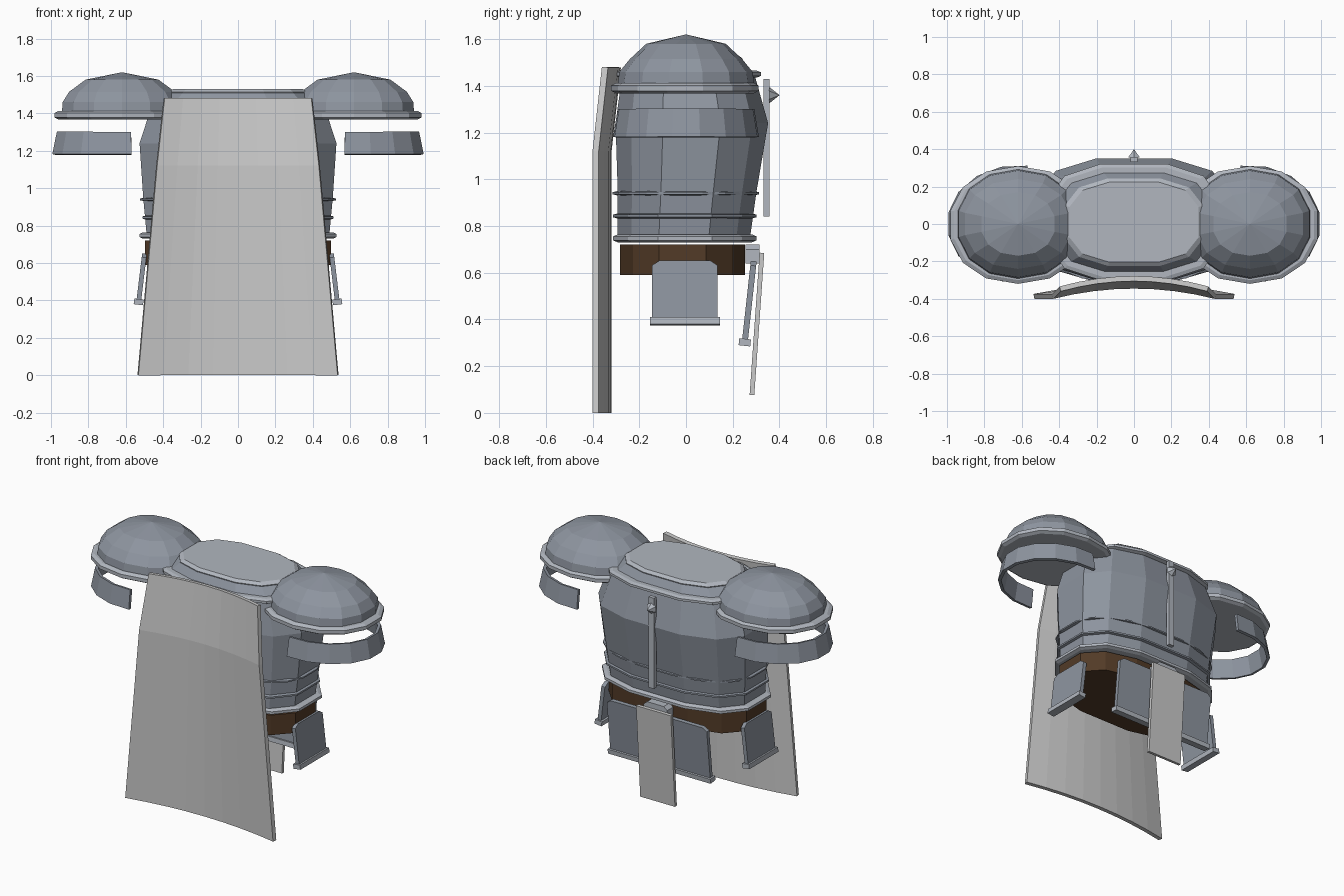
import bpy, bmesh, math
from mathutils import Matrix

cube = bpy.data.objects.get("Cube")
if cube:
    bpy.data.objects.remove(cube, do_unlink=True)


def material(name, rgb):
    m = bpy.data.materials.new(name)
    m.use_nodes = True
    m.diffuse_color = (*rgb, 1)
    bsdf = m.node_tree.nodes["Principled BSDF"]
    bsdf.inputs["Base Color"].default_value = (*rgb, 1)
    bsdf.inputs["Roughness"].default_value = 0.7
    return m


STEEL = material("blue grey steel", (0.27, 0.30, 0.35))
TRIM = material("light steel", (0.44, 0.47, 0.52))
CLOTH = material("pale grey cloth", (0.59, 0.59, 0.59))
LEATHER = material("brown leather", (0.085, 0.043, 0.02))


def finish(name, bm, mat):
    bmesh.ops.remove_doubles(bm, verts=bm.verts, dist=0.0005)
    bmesh.ops.recalc_face_normals(bm, faces=bm.faces)
    mesh = bpy.data.meshes.new(name)
    bm.to_mesh(mesh)
    bm.free()
    ob = bpy.data.objects.new(name, mesh)
    mesh.materials.append(mat)
    bpy.context.collection.objects.link(ob)
    return ob


def loft(name, rings, mat, sides=12, power=0.74, cx=0):
    """Capped stack of rounded sections: (half width, front y, back y, z)."""
    bm = bmesh.new()
    loops = []
    for rx, y0, y1, z in rings:
        loop = []
        for i in range(sides):
            a = math.tau * (i + 0.5) / sides
            c, s = math.cos(a), math.sin(a)
            x = cx + rx * math.copysign(abs(c) ** power, c)
            y = (y0 + y1) / 2 + (y1 - y0) / 2 * math.copysign(abs(s) ** power, s)
            loop.append(bm.verts.new((x, y, z)))
        loops.append(loop)
    for a, b in zip(loops, loops[1:]):
        for i in range(sides):
            j = (i + 1) % sides
            bm.faces.new((a[i], a[j], b[j], b[i]))
    bm.faces.new(loops[0])
    bm.faces.new(loops[-1])
    return finish(name, bm, mat)


def hoop(name, rx, y0, y1, z, height, mat=TRIM, bevel=0.02, **kw):
    """Thin raised band with a bevelled edge."""
    h, b = height / 2, bevel
    small = (rx - b, y0 + b, y1 - b)
    return loft(name, [(*small, z - h), (rx, y0, y1, z - h / 2),
                       (rx, y0, y1, z + h / 2), (*small, z + h)], mat, **kw)


def sheet(name, rows, thickness, mat):
    """Grid of points thickened into a shell."""
    bm = bmesh.new()
    grid = [[bm.verts.new(p) for p in row] for row in rows]
    for a, b in zip(grid, grid[1:]):
        for i in range(len(a) - 1):
            bm.faces.new((a[i], a[i + 1], b[i + 1], b[i]))
    ob = finish(name, bm, mat)
    mod = ob.modifiers.new("thickness", "SOLIDIFY")
    mod.thickness, mod.offset = thickness, 0
    return ob


def plate(name, outline, depth, matrix, mat):
    """Flat outline in local x, z given a depth along local y."""
    bm = bmesh.new()
    face = bm.faces.new([bm.verts.new((x, -depth / 2, z)) for x, z in outline])
    new = bmesh.ops.extrude_face_region(bm, geom=[face])["geom"]
    verts = [v for v in new if isinstance(v, bmesh.types.BMVert)]
    bmesh.ops.translate(bm, verts=verts, vec=(0, depth, 0))
    bm.transform(matrix)
    return finish(name, bm, mat)


def rect(w, z0, z1):
    return [(-w, z0), (w, z0), (w, z1), (-w, z1)]


def placed(x, y, z, turn=0, lean=0):
    return (Matrix.Translation((x, y, z)) @ Matrix.Rotation(turn, 4, "Z")
            @ Matrix.Rotation(lean, 4, "X"))


# Torso and neck
loft("torso", [(0.50, -0.30, 0.28, 0.74), (0.52, -0.30, 0.31, 0.95),
               (0.54, -0.31, 0.36, 1.24), (0.47, -0.28, 0.30, 1.45)], STEEL)
loft("neck_slope", [(0.45, -0.27, 0.29, 1.45), (0.38, -0.23, 0.25, 1.51)], STEEL)
loft("neck_plate", [(0.375, -0.225, 0.245, 1.50), (0.38, -0.23, 0.25, 1.515),
                    (0.355, -0.21, 0.23, 1.53)], TRIM)
hoop("collar_trim", 0.48, -0.31, 0.33, 1.45, 0.03)

# Waist trims and belt
hoop("waist_trim_upper", 0.528, -0.318, 0.315, 0.94, 0.018, STEEL, sides=20, power=0.8)
hoop("waist_trim_middle", 0.525, -0.32, 0.31, 0.843, 0.022, STEEL)
hoop("waist_trim_lower", 0.54, -0.32, 0.31, 0.747, 0.034)
loft("belt", [(0.51, -0.29, 0.26, 0.59), (0.51, -0.29, 0.26, 0.72)], LEATHER)

# Shoulders and upper arm bands
for side, label in ((1, "left"), (-1, "right")):
    cx = 0.62 * side
    loft(label + "_shoulder_dome",
         [(0.33, -0.295, 0.295, 1.39), (0.325, -0.285, 0.285, 1.46),
          (0.29, -0.24, 0.24, 1.515), (0.2, -0.17, 0.17, 1.58),
          (0, 0, 0, 1.62)], STEEL, sides=14, power=0.93, cx=cx)
    hoop(label + "_shoulder_rim", 0.37, -0.32, 0.31, 1.39, 0.045,
         sides=14, power=0.93, cx=cx)
    rows = []
    for rx, ry, z in ((0.37, 0.305, 1.18), (0.345, 0.285, 1.30)):
        angles = [math.radians(-98 + 196 * i / 9) for i in range(10)]
        rows.append([(cx + side * rx * math.cos(a), ry * math.sin(a), z) for a in angles])
    sheet(label + "_arm_band", rows, 0.02, STEEL)

# Cape: edges sweep forward, top leans back
rows = []
for half, shift, z in ((0.535, 0, 0), (0.435, 0, 1.12), (0.395, 0.04, 1.48)):
    steps = [i / 4 - 1 for i in range(9)]
    rows.append([(half * t, -0.332 + shift - 0.055 * t * t, z) for t in steps])
sheet("cape", rows, 0.027, CLOTH)

# Hip plates
quarter = math.pi / 2
hips = (("left_hip", placed(0.5, -0.005, 0.65, -quarter, 0.12), 0.14, 0.25),
        ("right_hip", placed(-0.5, -0.005, 0.65, quarter, 0.12), 0.14, 0.25),
        ("rear_hip", placed(0, 0.29, 0.65, 0, -0.11), 0.36, 0.34))
for name, m, w, drop in hips:
    outline = [(-w, -drop), (w, -drop), (w, -0.02), (w - 0.03, 0),
               (0.03 - w, 0), (-w, -0.02)]
    plate(name + "_plate", outline, 0.025, m, STEEL)
    plate(name + "_edge", rect(w + 0.01, -drop - 0.025, -drop + 0.005), 0.05, m, TRIM)

# Hanging cloth strip and buckle
plate("cloth_strip", rect(0.125, -0.61, 0), 0.02, placed(0, 0.325, 0.685, 0, -0.07), CLOTH)
plate("buckle", [(-0.085, -0.04), (0.085, -0.04), (0.085, 0.02), (0.06, 0.04),
                 (-0.06, 0.04), (-0.085, 0.02)], 0.06, placed(0, 0.285, 0.68), TRIM)

# Back rod with a pointed stud
plate("back_rod", rect(0.02, 0.84, 1.43), 0.025, placed(0, 0.345, 0), TRIM)
bm = bmesh.new()
bmesh.ops.create_cone(bm, segments=6, radius1=0.036, radius2=0.0, depth=0.045, cap_ends=True,
                      matrix=placed(0, 0.378, 1.36, 0, -quarter))
finish("rod_stud", bm, TRIM)
